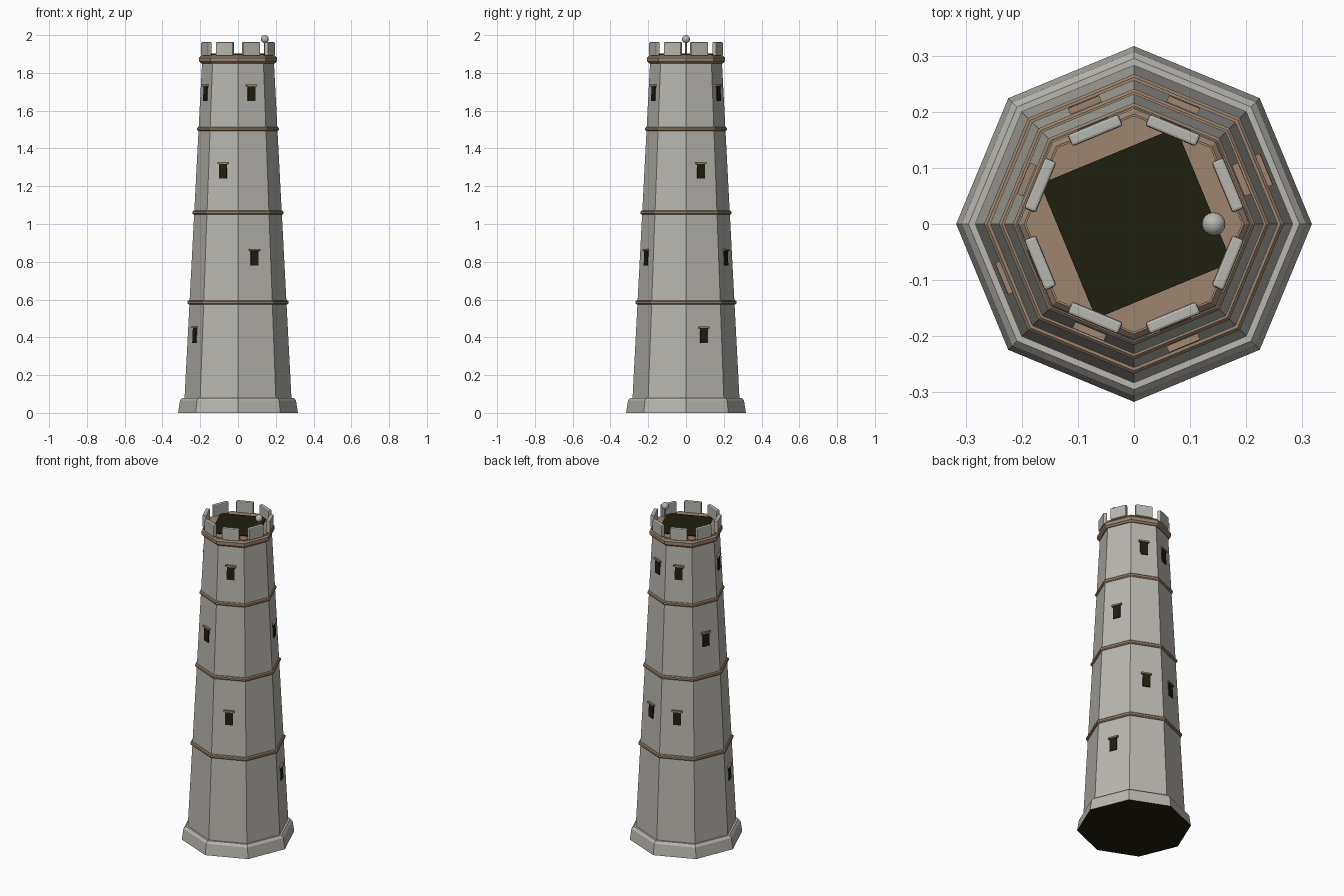
import bpy, bmesh, math
from mathutils import Matrix, Vector

if "Cube" in bpy.data.objects:
    bpy.data.objects.remove(bpy.data.objects["Cube"])


def material(name, rgb):
    m = bpy.data.materials.new(name)
    m.diffuse_color = (*rgb, 1)
    m.use_nodes = True
    m.node_tree.nodes["Principled BSDF"].inputs["Base Color"].default_value = m.diffuse_color
    return m


STONE = material("pale_stone", (0.48, 0.47, 0.43))
BROWN = material("brown_trim", (0.34, 0.235, 0.16))
DARK = material("dark_opening", (0.014, 0.013, 0.005))


def finish(name, bm, *mats):
    bmesh.ops.recalc_face_normals(bm, faces=bm.faces)
    me = bpy.data.meshes.new(name)
    bm.to_mesh(me)
    bm.free()
    for m in mats:
        me.materials.append(m)
    ob = bpy.data.objects.new(name, me)
    bpy.context.collection.objects.link(ob)
    return ob


def octagon(name, profile, *mats):
    """Eight-sided stack of rings from (radius, height) pairs, capped at both ends."""
    bm = bmesh.new()
    rings = []
    for r, z in profile:
        rings.append([bm.verts.new((r * math.cos(k * math.pi / 4),
                                    r * math.sin(k * math.pi / 4), z)) for k in range(8)])
    for a, b in zip(rings, rings[1:]):
        for k in range(8):
            bm.faces.new((a[k], a[(k + 1) % 8], b[(k + 1) % 8], b[k]))
    bm.faces.new(rings[0])
    bm.faces.new(rings[-1])
    return finish(name, bm, *mats)


def box(name, size, matrix, mat, bevel=0):
    bm = bmesh.new()
    bmesh.ops.create_cube(bm, size=1, matrix=Matrix.Diagonal((*size, 1)))
    if bevel:
        bmesh.ops.bevel(bm, geom=bm.edges[:], offset=bevel, segments=2,
                        profile=0.5, affect='EDGES')
    bm.transform(matrix)
    return finish(name, bm, mat)


def wall_radius(z):
    return 0.283 + (z - 0.08) / (1.86 - 0.08) * (0.19 - 0.283)


APOTHEM = math.cos(math.pi / 8)
TILT = math.atan((0.283 - 0.19) * APOTHEM / 1.78)


def on_side(angle, dist, z, tilt=0.0):
    """Local x points outward from a tower side, local y runs along it."""
    return (Matrix.Rotation(math.radians(angle), 4, 'Z')
            @ Matrix.Translation((dist, 0, z)) @ Matrix.Rotation(-tilt, 4, 'Y'))


# Foot of the tower, with a dark underside
plinth = octagon("plinth", [(0.317, 0), (0.307, 0.066), (0.295, 0.08), (0.27, 0.08)],
                 STONE, DARK)
for p in plinth.data.polygons:
    if p.normal.z < -0.9:
        p.material_index = 1

# Tapering wall
octagon("tower_wall", [(wall_radius(0.075), 0.075), (0.19, 1.86)], STONE)

# Trim bands
for i, (z, r, h) in enumerate([(0.585, 0.267, 0.022), (1.06, 0.241, 0.022),
                               (1.503, 0.216, 0.022), (1.87, 0.206, 0.04)]):
    c = h * 0.25
    octagon(f"trim_band_{i + 1}", [(r - 0.02, z - h / 2), (r - c, z - h / 2),
                                   (r, z - h / 2 + c), (r, z + h / 2 - c),
                                   (r - c, z + h / 2), (r - 0.02, z + h / 2)], BROWN)

# Roof deck and the dark hatch on it
octagon("roof_deck", [(0.193, 1.88), (0.193, 1.897)], BROWN)
box("roof_hatch", (0.262, 0.26, 0.006), on_side(22.5, 0.004, 1.899), DARK)

# Battlements
for k in range(8):
    box(f"merlon_{k + 1}", (0.023, 0.098, 0.072),
        on_side(22.5 + 45 * k, 0.181, 1.927), STONE, 0.005)

# Windows with lintels, by height and side angle
WINDOWS = {0.41: (22.5, 202.5), 0.82: (67.5, 112.5, 292.5),
           1.28: (22.5, 157.5, 247.5), 1.69: (67.5, 112.5, 202.5, 292.5)}
for z, angles in WINDOWS.items():
    for a in angles:
        d = wall_radius(z) * APOTHEM
        m = on_side(a, d, z, TILT)
        box(f"window_{z}_{a}", (0.012, 0.044, 0.08), m, DARK)
        box(f"lintel_{z}_{a}", (0.024, 0.06, 0.01),
            m @ Matrix.Translation((0, 0, 0.043)), BROWN)

# Small ball finial on a thin post
bm = bmesh.new()
bmesh.ops.create_uvsphere(bm, u_segments=16, v_segments=10, radius=0.021,
                          matrix=Matrix.Translation((0.142, 0, 1.979)))
for f in bm.faces:
    f.smooth = True
finish("ball_finial", bm, STONE)
bm = bmesh.new()
bmesh.ops.create_cone(bm, cap_ends=True, segments=8, radius1=0.005, radius2=0.005,
                      depth=0.075, matrix=Matrix.Translation((0.142, 0, 1.929)))
finish("finial_post", bm, STONE)
